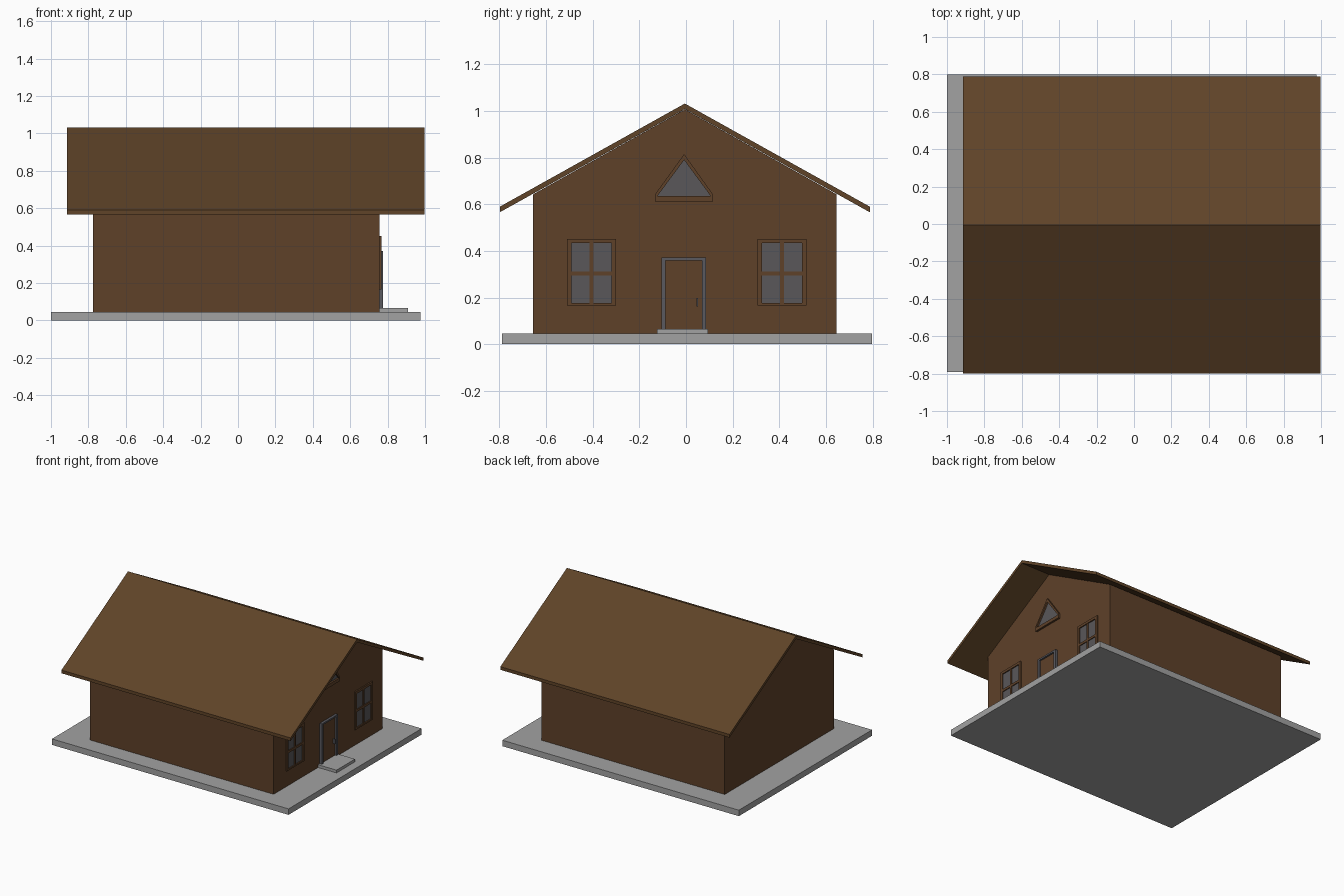
import bpy
import bmesh

cube = bpy.data.objects.get("Cube")
if cube:
    bpy.data.objects.remove(cube, do_unlink=True)


def material(name, colour):
    mat = bpy.data.materials.new(name)
    mat.use_nodes = True
    rgba = (*colour, 1)
    mat.diffuse_color = rgba
    mat.node_tree.nodes["Principled BSDF"].inputs["Base Color"].default_value = rgba
    return mat


WALL = material("wall_brown", (0.112, 0.052, 0.022))
ROOF = material("roof_brown", (0.115, 0.057, 0.021))
CONCRETE = material("concrete_grey", (0.36, 0.36, 0.36))
GLASS = material("glass_grey", (0.1, 0.095, 0.1))
METAL = material("frame_grey", (0.1, 0.1, 0.115))


def prisms(name, mat, profiles, x0, x1):
    """Extrude one or more (y, z) outlines from x0 to x1 as one object."""
    bm = bmesh.new()
    for outline in profiles:
        face = bm.faces.new([bm.verts.new((x0, y, z)) for y, z in outline])
        made = bmesh.ops.extrude_face_region(bm, geom=[face])["geom"]
        verts = [v for v in made if isinstance(v, bmesh.types.BMVert)]
        bmesh.ops.translate(bm, verts=verts, vec=(x1 - x0, 0, 0))
    bmesh.ops.recalc_face_normals(bm, faces=bm.faces)
    mesh = bpy.data.meshes.new(name)
    bm.to_mesh(mesh)
    bm.free()
    mesh.materials.append(mat)
    obj = bpy.data.objects.new(name, mesh)
    bpy.context.collection.objects.link(obj)
    return obj


def rect(y0, y1, z0, z1):
    return [(y0, z0), (y1, z0), (y1, z1), (y0, z1)]


# Ground slab and door step
prisms("foundation_slab", CONCRETE, [rect(-0.79, 0.798, 0, 0.045)], -1, 0.975)
prisms("door_step", CONCRETE, [rect(-0.125, 0.095, 0.045, 0.066)], 0.75, 0.91)

# Gabled house body
FACE = 0.756
RIDGE = -0.005
prisms("house_walls", WALL, [[(-0.655, 0.045), (0.645, 0.045), (0.645, 0.643),
                              (RIDGE, 1.007), (-0.655, 0.643)]], -0.775, FACE)

# Thin folded roof
prisms("roof", ROOF, [[(-0.798, 0.566), (RIDGE, 1.008), (0.788, 0.566),
                       (0.788, 0.59), (RIDGE, 1.032), (-0.798, 0.59)]], -0.915, 0.998)

# Windows: outer frame, crossing bars and glass
for side, yc in (("right", -0.405), ("left", 0.412)):
    y0, y1, z0, z1 = yc - 0.105, yc + 0.105, 0.165, 0.452
    w = 0.019
    zc = 0.303
    frame = [rect(y0, y0 + w, z0, z1), rect(y1 - w, y1, z0, z1),
             rect(y0 + w, y1 - w, z0, z0 + w * 0.6), rect(y0 + w, y1 - w, z1 - w, z1)]
    bars = [rect(yc - 0.008, yc + 0.008, z0, z1 - w),
            rect(y0 + w, y1 - w, zc - 0.009, zc + 0.009)]
    prisms(f"{side}_window_frame", WALL, frame, FACE - 0.005, FACE + 0.01)
    prisms(f"{side}_window_bars", WALL, bars, FACE - 0.005, FACE + 0.008)
    prisms(f"{side}_window_glass", GLASS,
           [rect(y0 + 0.005, y1 - 0.005, z0 + 0.005, z1 - 0.005)],
           FACE - 0.004, FACE + 0.002)

# Triangular attic window
outer = [(-0.131, 0.61), (0.114, 0.61), (0.114, 0.645), (-0.008, 0.815), (-0.131, 0.645)]
inner = [(-0.123, 0.635), (0.106, 0.635), (-0.008, 0.79)]
prisms("attic_window_frame", WALL, [
    [outer[0], outer[1], inner[1], inner[0]],
    [outer[1], outer[2], outer[3], inner[2], inner[1]],
    [outer[0], inner[0], inner[2], outer[3], outer[4]],
], FACE - 0.005, FACE + 0.015)
prisms("attic_window_glass", GLASS, [inner], FACE - 0.004, FACE + 0.002)

# Door with surround and handle
prisms("door_surround", METAL, [rect(-0.105, -0.088, 0.06, 0.371),
                                rect(0.068, 0.085, 0.06, 0.371),
                                rect(-0.088, 0.068, 0.359, 0.371)], FACE - 0.005, 0.775)
prisms("door_panel", WALL, [rect(-0.088, 0.068, 0.06, 0.359)], FACE - 0.005, 0.762)
prisms("door_handle", METAL, [rect(0.046, 0.052, 0.162, 0.198)], 0.76, 0.776)
